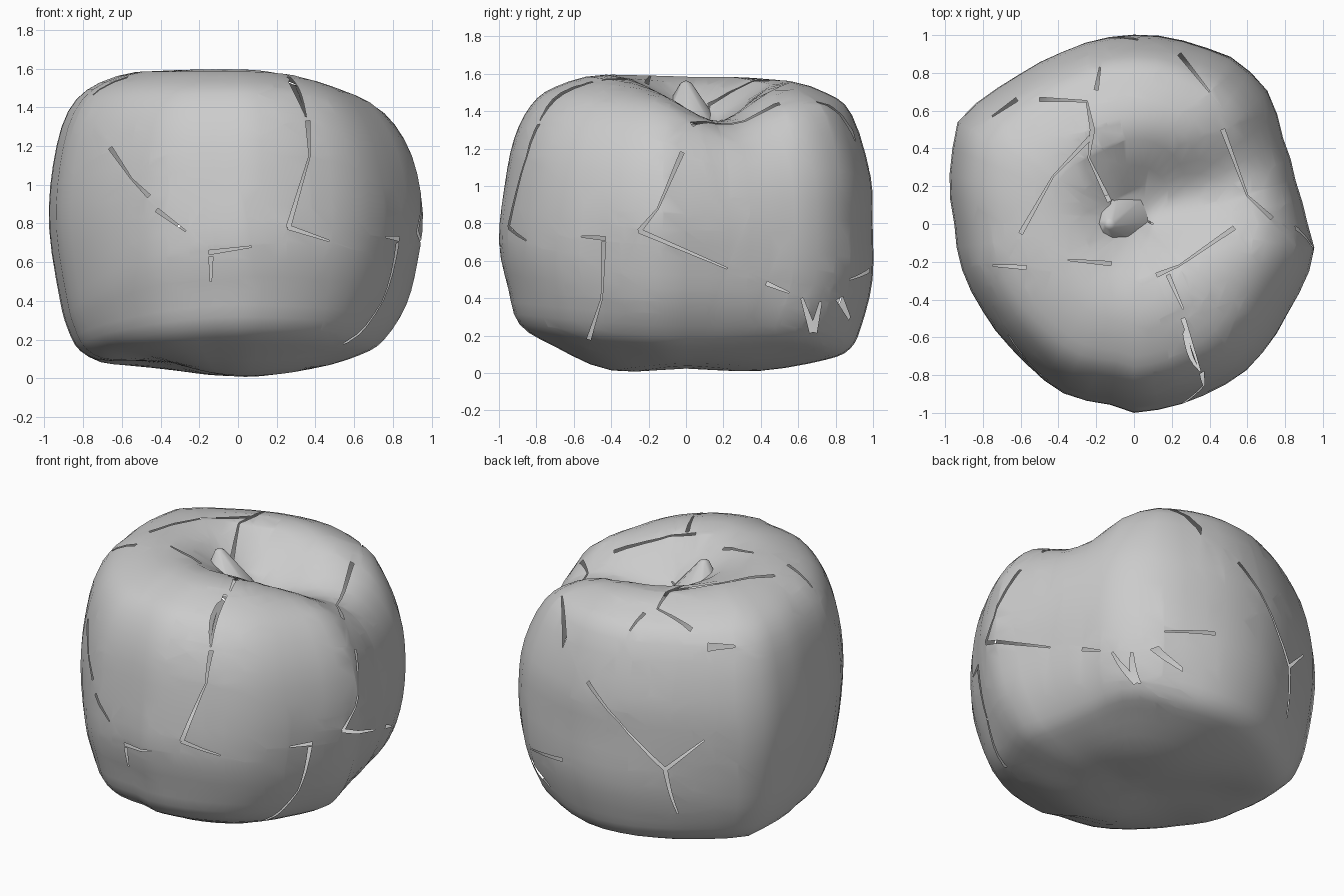
import bpy, bmesh, math
from mathutils import Vector, Matrix

if "Cube" in bpy.data.objects:
    bpy.data.objects.remove(bpy.data.objects["Cube"])

# Plan outline of the fruit, seen from above, anticlockwise
OUTLINE = [(.96, -.15), (.92, 0), (.86, .2), (.79, .45), (.71, .7), (.54, .87), (.35, .94), (.15, .99),
           (-.1, .99), (-.25, .96), (-.4, .9), (-.65, .76), (-.93, .55), (-.96, .4), (-.95, 0), (-.91, -.25),
           (-.81, -.46), (-.62, -.71), (-.39, -.9), (-.1, -.96), (0, -1), (.15, -.98), (.35, -.92),
           (.6, -.78), (.83, -.45)]
POLAR = sorted((math.atan2(y, x) % math.tau, math.hypot(x, y)) for x, y in OUTLINE)

# Side profiles (share of radius, height) for right, back, left and front
RIGHT = [(0, .02), (.4, .05), (.66, .12), (.79, .2), (.91, .38), (.97, .6), (1, .85), (.94, 1.15),
         (.79, 1.38), (.58, 1.5), (.3, 1.56), (0, 1.57)]
BACK = [(0, .02), (.4, .01), (.75, .07), (.88, .13), (.94, .25), (1, .5), (1, .8), (.99, 1.05),
        (.89, 1.38), (.75, 1.5), (.45, 1.6), (0, 1.57)]
LEFT = [(0, .02), (.4, .03), (.68, .04), (.83, .12), (.9, .25), (.94, .4), (1, .77), (.98, 1.1),
        (.9, 1.38), (.73, 1.53), (.42, 1.6), (0, 1.57)]
FRONT = [(0, .02), (.4, .01), (.7, .14), (.89, .26), (.95, .45), (1, .7), (.97, 1.0), (.92, 1.25),
         (.83, 1.43), (.7, 1.53), (.43, 1.6), (0, 1.57)]


def smooth(pts, steps=3):
    """Catmull-Rom through the points."""
    p = [Vector(q) for q in pts]
    p = [2 * p[0] - p[1]] + p + [2 * p[-1] - p[-2]]
    out = []
    for i in range(1, len(p) - 2):
        a, b, c, d = p[i - 1:i + 3]
        for k in range(steps):
            t = k / steps
            out.append(.5 * (2 * b + (c - a) * t + (2 * a - 5 * b + 4 * c - d) * t * t
                             + (3 * b - a - 3 * c + d) * t ** 3))
    return out + [p[-2]]


def radius(ang):
    pts = [(POLAR[-1][0] - math.tau, POLAR[-1][1])] + POLAR + [(POLAR[0][0] + math.tau, POLAR[0][1])]
    for (a0, r0), (a1, r1) in zip(pts, pts[1:]):
        if a0 <= ang <= a1:
            return r0 + (r1 - r0) * (ang - a0) / (a1 - a0)


def bump(x, y, cx, cy, sx, sy):
    return math.exp(-((x - cx) / sx) ** 2 - ((y - cy) / sy) ** 2)


def dimple(x, y):
    """Stem hollow, the valley running right from it, and the low right shoulder."""
    return (.23 * bump(x, y, .06, .12, .29, .28) + .13 * bump(x, y, .42, .17, .3, .24)
            + .08 * bump(x, y, .72, .42, .25, .25))


def lift(x, y):
    """Raised patches of the underside."""
    return (.07 * bump(x, y, -.5, -.25, .32, .32) + .06 * bump(x, y, .55, .55, .3, .3)
            + .05 * bump(x, y, -.55, .2, .28, .25))


# Body skin
PROFILES = [smooth(p) for p in (RIGHT, BACK, LEFT, FRONT)]
N, M = 48, len(PROFILES[0])
bm = bmesh.new()


def skin_point(i, j):
    ang = math.tau * i / N
    q = ang / (math.pi / 2)
    k = int(q) % 4
    t = q - int(q)
    t = t * t * (3 - 2 * t)
    s, z = PROFILES[k][j].lerp(PROFILES[(k + 1) % 4][j], t)
    r = radius(ang) * max(s, 0)
    x, y = r * math.cos(ang), r * math.sin(ang)
    if z > .9:
        z -= dimple(x, y) * min(1, (z - .9) / .5)
    elif z < .6:
        z += lift(x, y) * (1 - z / .6)
    return bm.verts.new((x, y, max(z, 0)))


bottom, top = skin_point(0, 0), skin_point(0, M - 1)
rings = [[skin_point(i, j) for i in range(N)] for j in range(1, M - 1)]
for i in range(N):
    n = (i + 1) % N
    bm.faces.new((bottom, rings[0][n], rings[0][i]))
    bm.faces.new((top, rings[-1][i], rings[-1][n]))
    for lo, hi in zip(rings, rings[1:]):
        bm.faces.new((lo[i], lo[n], hi[n], hi[i]))

# Cracks: tapering slits cut straight in from one side
VIEWS = {'front': ((1, 0, 0), (0, 0, 1), (0, -1, 0)), 'back': ((1, 0, 0), (0, 0, 1), (0, 1, 0)),
         'right': ((0, 1, 0), (0, 0, 1), (1, 0, 0)), 'top': ((1, 0, 0), (0, 1, 0), (0, 0, 1))}


def crack(view, pts, w=.011):
    u, v, out = map(Vector, VIEWS[view])
    for k, (a, b) in enumerate(zip(pts, pts[1:])):
        a, b = (b, a) if k % 2 else (a, b)
        a, b = Vector(a), Vector(b)
        n = Vector((a.y - b.y, b.x - a.x)).normalized()
        quad = [a - n * w, b - n * w * .3, b + n * w * .3, a + n * w]
        mid, reach = (a + b) / 2, (b - a).length / 2 + .12

        def flat(f):
            c = f.calc_center_median()
            return Vector((c.dot(u), c.dot(v)))

        def near():
            bm.normal_update()
            return [f for f in bm.faces if f.normal.dot(out) > .1 and (flat(f) - mid).length < reach
                    and f.calc_center_median().dot(out) > .35]
        sides = []
        for p, q in zip(quad, quad[1:] + quad[:1]):
            e = q - p
            sides.append((p, Vector((-e.y, e.x))))
        for p, m in sides:
            fs = near()
            geom = fs + list({e for f in fs for e in f.edges}) + list({x for f in fs for x in f.verts})
            bmesh.ops.bisect_plane(bm, geom=geom, dist=1e-5, plane_co=u * p.x + v * p.y,
                                   plane_no=u * m.x + v * m.y)
        gone = [f for f in near() if all((flat(f) - p).dot(m) > 0 for p, m in sides)]
        bmesh.ops.delete(bm, geom=gone, context='FACES')


for line in ([(-.66, 1.19), (-.55, 1.03), (-.46, .94)], [(-.42, .87), (-.27, .76)],
             [(-.15, .65), (.07, .68)], [(-.14, .63), (-.14, .5)], [(.27, 1.54), (.35, 1.36)],
             [(.36, 1.33), (.37, 1.15), (.26, .78), (.47, .71)]):
    crack('front', line)
for line in ([(-.43, .72), (-.56, .73)], [(-.44, .7), (-.45, .4), (-.52, .18)],
             [(-.02, 1.18), (-.15, .88), (-.25, .76), (.22, .56)], [(.43, .48), (.55, .43)]):
    crack('right', line)
for line in ([(.68, .22), (.62, .4)], [(.68, .22), (.72, .38)], [(.82, .4), (.88, .28)]):
    crack('right', line, .02)
for line in ([(-.13, .12), (-.24, .35), (-.22, .5), (-.25, .65), (-.5, .66)], [(-.23, .46), (-.43, .25), (-.6, -.05)],
             [(-.12, .12), (.1, 0)], [(-.62, .66), (-.75, .57)], [(.24, .9), (.4, .7)],
             [(.47, .5), (.6, .15), (.73, .03)], [(.12, -.27), (.24, -.22), (.53, -.02)],
             [(.18, -.27), (.26, -.45)], [(.26, -.5), (.35, -.78)], [(-.12, -.21), (-.35, -.19)],
             [(-.2, .71), (-.18, .83)], [(-.57, -.23), (-.75, -.22)]):
    crack('top', line)
for line in ([(-.46, .62), (-.2, .9), (.02, 1.1)], [(-.46, .62), (-.66, .82)], [(-.46, .62), (-.5, .32)],
             [(.2, .55), (.5, .5)]):
    crack('back', line)


def finish(name, b):
    me = bpy.data.meshes.new(name)
    b.to_mesh(me)
    b.free()
    ob = bpy.data.objects.new(name, me)
    bpy.context.collection.objects.link(ob)
    for p in me.polygons:
        p.use_smooth = True
    return ob


finish("fruit_body", bm)

# Stem stub: a broad soft nub leaning in the hollow
bm = bmesh.new()
bmesh.ops.create_cone(bm, segments=8, radius1=.17, radius2=.03, depth=.2, cap_ends=False,
                      matrix=Matrix.Translation((-.08, .01, 1.43)))
for vert in bm.verts:
    if vert.co.z > 1.5:
        vert.co += Vector((-.05, -.01, .02))
tip = bm.verts.new((-.13, 0, 1.565))
rim = [e for e in bm.edges if all(w.co.z > 1.5 for w in e.verts)]
for e in rim:
    bm.faces.new((*e.verts, tip))
bmesh.ops.recalc_face_normals(bm, faces=bm.faces)
finish("stem_stub", bm)
